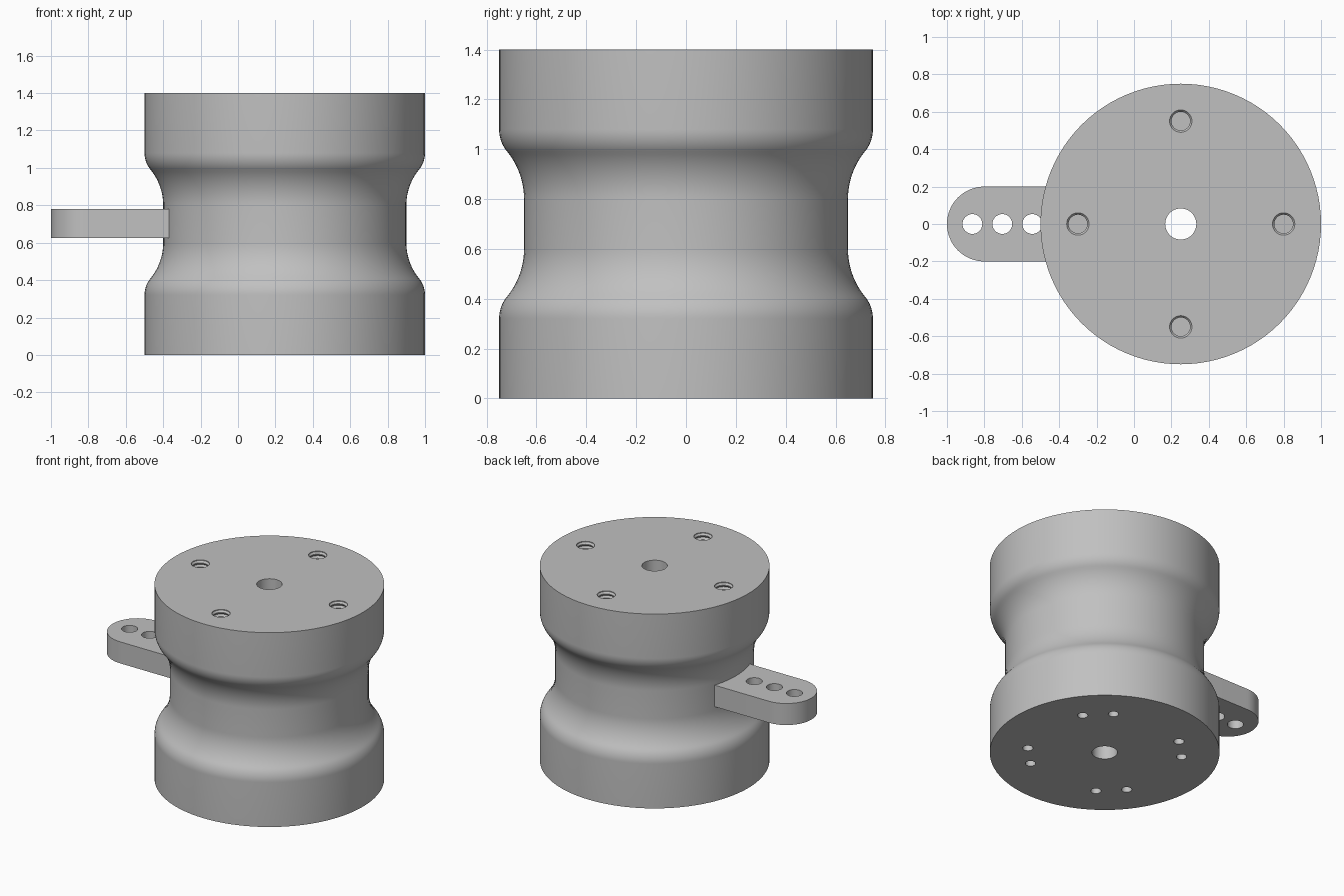
import bpy, bmesh
from math import sin, cos, pi, radians, atan

cube = bpy.data.objects.get("Cube")
if cube:
    bpy.data.objects.remove(cube, do_unlink=True)

grey = bpy.data.materials.new("plain grey")
grey.use_nodes = True
colour = (0.53, 0.53, 0.53, 1)
grey.diffuse_color = colour
grey.node_tree.nodes["Principled BSDF"].inputs["Base Color"].default_value = colour

CX, R, NECK, H = 0.25, 0.75, 0.65, 1.4
BORE = 0.083


def make_object(name, bm):
    bmesh.ops.recalc_face_normals(bm, faces=bm.faces)
    mesh = bpy.data.meshes.new(name)
    bm.to_mesh(mesh)
    bm.free()
    mesh.materials.append(grey)
    obj = bpy.data.objects.new(name, mesh)
    bpy.context.collection.objects.link(obj)
    return obj


def lathe(bm, profile, x, y, segments, closed=False):
    """Revolve (radius, z) points about a vertical axis; cap it when open."""
    rings = [[bm.verts.new((x + r * cos(2 * pi * i / segments),
                            y + r * sin(2 * pi * i / segments), z))
              for i in range(segments)] for r, z in profile]
    pairs = list(zip(rings, rings[1:]))
    if closed:
        pairs.append((rings[-1], rings[0]))
    else:
        bm.faces.new(rings[0])
        bm.faces.new(rings[-1])
    for a, b in pairs:
        for i in range(segments):
            j = (i + 1) % segments
            bm.faces.new((a[i], a[j], b[j], b[i]))


def cut(obj, cutter):
    cutter.hide_render = True
    mod = obj.modifiers.new("cut", 'BOOLEAN')
    mod.operation = 'DIFFERENCE'
    mod.solver = 'EXACT'
    mod.object = cutter
    bpy.context.view_layer.objects.active = obj
    bpy.ops.object.modifier_apply(modifier=mod.name)
    bpy.data.objects.remove(cutter, do_unlink=True)


def smooth(obj):
    for p in obj.data.polygons:
        p.use_smooth = True
    obj.data.set_sharp_from_angle(angle=radians(30))


# Spool body: two flanges blended into a narrow neck by tangent arcs
rise, step = 0.28, R - NECK
bend = 2 * atan(step / rise)
total = rise / sin(bend)
convex = 0.14
concave = total - convex
low = H / 2 - 0.38
lower = [(R, 0)]
for i in range(9):
    t = bend * i / 8
    lower.append((R - convex * (1 - cos(t)), low + convex * sin(t)))
for i in range(11, -1, -1):
    t = bend * i / 12
    lower.append((NECK + concave * (1 - cos(t)), low + rise - concave * sin(t)))
upper = [(r, H - z) for r, z in reversed(lower)]
bm = bmesh.new()
lathe(bm, lower + upper + [(BORE, H), (BORE, 0)], CX, 0, 96, closed=True)
body = make_object("spool_body", bm)

# Four threaded blind holes in the top face
bm = bmesh.new()
pitch, turns = 0.03, 10
thread = [(0.06, H + 0.05), (0.06, H - 0.005)]
for i in range(turns):
    z = H - 0.005 - pitch * i
    thread += [(0.05, z - pitch * 0.4), (0.05, z - pitch * 0.55), (0.06, z - pitch * 0.95)]
for k in range(4):
    a = k * pi / 2
    lathe(bm, thread, CX + 0.55 * cos(a), 0.55 * sin(a), 28)
cut(body, make_object("thread_cutter", bm))

# Four pairs of small blind holes in the bottom face
bm = bmesh.new()
for k in range(4):
    for side in (-1, 1):
        a = radians(45 + 90 * k + 11.5 * side)
        lathe(bm, [(0.034, -0.05), (0.034, 0.25)],
              CX + 0.505 * cos(a), 0.505 * sin(a), 24)
cut(body, make_object("pin_hole_cutter", bm))
smooth(body)

# Side arm: flat bar with a round end
bm = bmesh.new()
outline = [(-0.3, -0.2), (-0.3, 0.2)]
outline += [(-0.8 - 0.2 * sin(pi * i / 32), 0.2 * cos(pi * i / 32)) for i in range(33)]
base = bm.faces.new([bm.verts.new((x, y, 0.625)) for x, y in outline])
top = bmesh.ops.extrude_face_region(bm, geom=[base])["geom"]
bmesh.ops.translate(bm, vec=(0, 0, 0.155),
                    verts=[v for v in top if isinstance(v, bmesh.types.BMVert)])
arm = make_object("side_arm", bm)

# Row of three through holes in the arm
bm = bmesh.new()
for k in range(3):
    lathe(bm, [(0.053, 0.5), (0.053, 0.9)], -0.864 + 0.16 * k, 0, 32)
cut(arm, make_object("arm_hole_cutter", bm))
smooth(arm)
